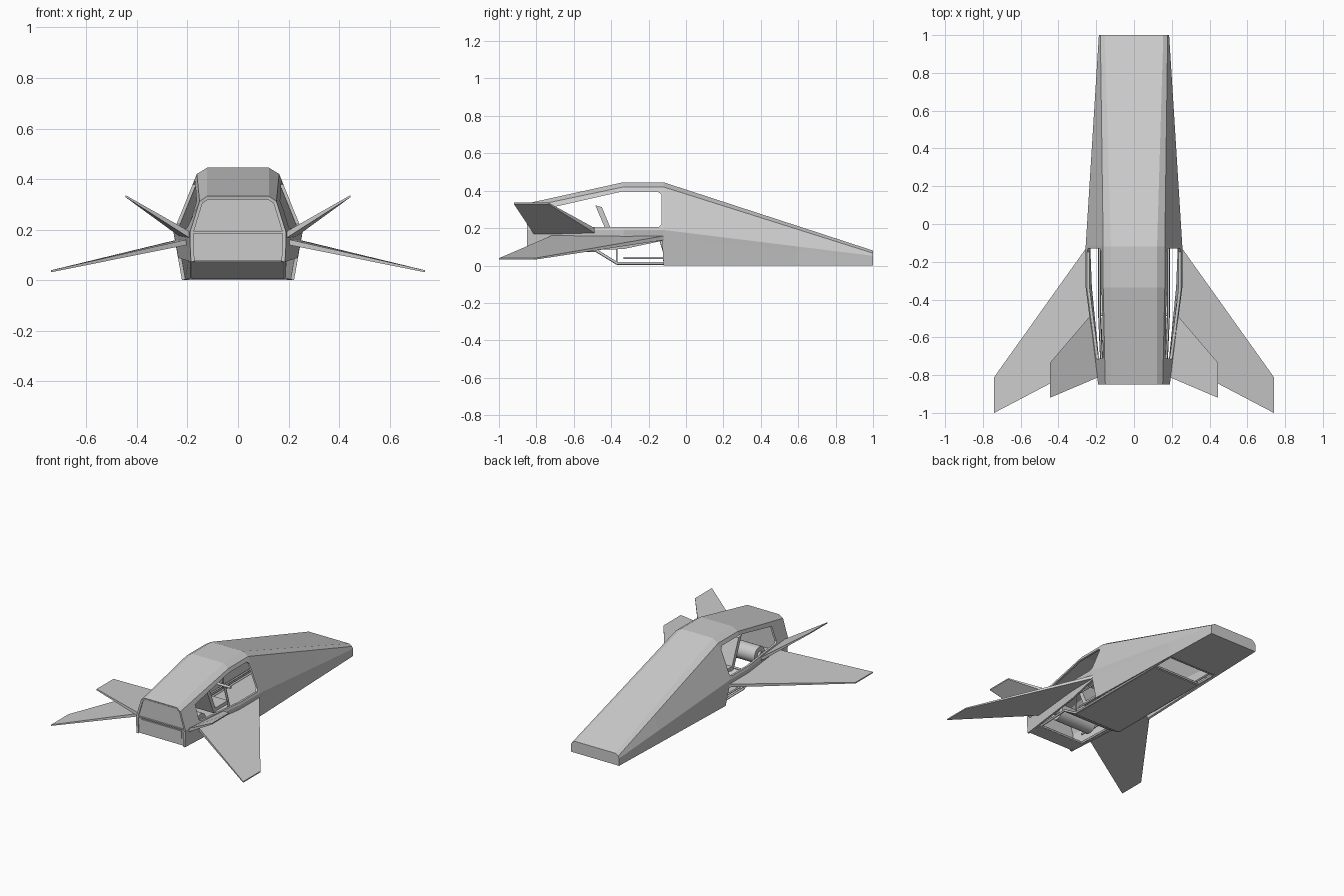
import bpy, bmesh, math
from mathutils import Vector

if "Cube" in bpy.data.objects:
    bpy.data.objects.remove(bpy.data.objects["Cube"])


def make(name, verts, faces, fix=True):
    me = bpy.data.meshes.new(name)
    me.from_pydata([tuple(v) for v in verts], [], faces)
    if fix:
        bm = bmesh.new()
        bm.from_mesh(me)
        bmesh.ops.recalc_face_normals(bm, faces=bm.faces)
        bm.to_mesh(me)
        bm.free()
    ob = bpy.data.objects.new(name, me)
    bpy.context.collection.objects.link(ob)
    return ob


def prism(name, a, b):
    """Solid between two matching outlines."""
    n = len(a)
    faces = [tuple(range(n)), tuple(range(2 * n - 1, n - 1, -1))]
    faces += [(i, i + n, (i + 1) % n + n, (i + 1) % n) for i in range(n)]
    return make(name, list(a) + list(b), faces)


def side_prism(name, yz, x0, x1):
    return prism(name, [(x0, y, z) for y, z in yz], [(x1, y, z) for y, z in yz])


def box(name, x0, x1, y0, y1, z0, z1):
    return side_prism(name, [(y0, z0), (y1, z0), (y1, z1), (y0, z1)], x0, x1)


def tube(name, pts, r=0.007, sides=8):
    cu = bpy.data.curves.new(name, 'CURVE')
    cu.dimensions = '3D'
    cu.bevel_depth = r
    cu.bevel_resolution = sides // 4
    cu.use_fill_caps = True
    sp = cu.splines.new('POLY')
    sp.points.add(len(pts) - 1)
    for p, q in zip(sp.points, pts):
        p.co = (*q, 1)
    ob = bpy.data.objects.new(name, cu)
    bpy.context.collection.objects.link(ob)
    return ob


def apply_mod(ob, mod):
    bpy.context.view_layer.objects.active = ob
    bpy.ops.object.modifier_apply(modifier=mod.name)


# Hull half sections: (y, [(x, z) from bottom edge up to roof edge])
nose = (1.0, [(.185, 0), (.186, .043), (.186, .052), (.178, .066), (.155, .08)])
mid = (-.12, [(.222, 0), (.248, .148), (.256, .19), (.163, .42), (.122, .445)])
t = .36
bay = (1 - 1.12 * t, [(a[0] + (b[0] - a[0]) * t, a[1] + (b[1] - a[1]) * t)
                      for a, b in zip(nose[1], mid[1])])
step = (-.127, [(.245, .132)] + mid[1][1:])
rear_top = (-.335, [(.237, .088), (.247, .148), (.256, .19), (.163, .42), (.122, .445)])
tail = (-.85, [(.186, .072), (.19, .148), (.19, .19), (.152, .312), (.122, .332)])
sections = [nose, bay, mid, step, rear_top, tail]
verts = []
for y, half in sections:
    verts += [(x, y, z) for x, z in half] + [(-x, y, z) for x, z in reversed(half)]
n = 10
faces = [tuple(range(n - 1, -1, -1))]
for s in range(len(sections) - 1):
    for i in range(n if s == 0 else n - 1):
        j = (i + 1) % n
        faces.append((s * n + i, s * n + j, (s + 1) * n + j, (s + 1) * n + i))
hull = make("hull", verts, faces, fix=False)
m = hull.modifiers.new("shell", 'SOLIDIFY')
m.thickness = .014
m.offset = -1
apply_mod(hull, m)

# Side window openings
cut = side_prism("window_cutter", [(-.13, .222), (-.148, .205), (-.7, .205), (-.715, .215),
                                   (-.71, .312), (-.345, .395), (-.15, .395), (-.13, .378)], -.5, .5)
m = hull.modifiers.new("windows", 'BOOLEAN')
m.operation = 'DIFFERENCE'
m.solver = 'EXACT'
m.object = cut
apply_mod(hull, m)
bpy.data.objects.remove(cut)

# Tail panel, its ledge and framed slot
arch = [(.18, .075), (.18, .19), (.143, .306), (.118, .322)]
arch = arch + [(-x, z) for x, z in reversed(arch)]
prism("tail_panel", [(x, -.84, z) for x, z in arch], [(x, -.828, z) for x, z in arch])
box("tail_ledge", -.178, .178, -.848, -.838, .184, .192)
box("tail_slot", -.158, .158, -.845, -.838, .125, .175)
box("tail_floor", -.18, .18, -.84, -.73, .075, .085)


# Wings and fins: thin tapered panels, mirrored
def panel(name, root, tip, th_root, th_tip):
    for side, s in (("left", -1), ("right", 1)):
        pts = [(Vector((p[0] * s, p[1], p[2])), th) for g, th in ((root, th_root), (tip, th_tip)) for p in g]
        up = [p + Vector((0, 0, th / 2)) for p, th in pts]
        lo = [p - Vector((0, 0, th / 2)) for p, th in pts]
        prism(side + "_" + name, up, lo)


panel("wing", [(.188, -.71, .153), (.24, -.36, .147), (.248, -.12, .147)],
      [(.74, -.81, .035), (.74, -1.0, .035)], .022, .008)
panel("fin", [(.186, -.81, .176), (.235, -.49, .188)],
      [(.445, -.735, .332), (.445, -.92, .332)], .026, .008)

# Belly board with kicked-up rear edge
side_prism("belly_board", [(.42, .004), (-.37, .004), (-.48, .07), (-.48, .078), (-.37, .012), (.42, .012)],
           -.178, .178)

# Tubular frame
for side, s in (("left", -1), ("right", 1)):
    x = .182 * s
    tube(side + "_lower_rail", [(x, .58, .012), (x, -.37, .012), (x, -.48, .08), (x * .94, -.73, .08)], .008)
    tube(side + "_upper_rail", [(x, .58, .04), (x, -.335, .04)], .006)
    tube(side + "_top_rail", [(x, .1, .145), (x, -.5, .145), (x * .94, -.73, .145)], .006)
    for k, y in enumerate((.5, .1, -.37)):
        tube(f"{side}_post_{k}", [(x, y, .012), (x, y, .04 if y > .2 else .145)], .005)
for k, (y, z) in enumerate(((.58, .012), (.43, .012), (-.37, .012), (-.48, .08), (-.73, .08))):
    tube(f"cross_bar_{k}", [(-.18, y, z), (.18, y, z)], .007)

# Seat
side_prism("seat_back", [(-.365, .11), (-.395, .11), (-.485, .322), (-.45, .312)], -.09, .09)
box("seat_base", -.09, .09, -.39, -.24, .115, .14)

# Control column
tube("control_column", [(0, -.1, .02), (0, -.15, .19)], .008)
tube("control_grip", [(-.05, -.15, .185), (.05, -.15, .185)], .009)

# Transverse engine drum with end hubs
for nm, r, d in (("engine_drum", .058, .28), ("engine_hub", .025, .31)):
    bpy.ops.mesh.primitive_cylinder_add(vertices=32, radius=r, depth=d, location=(0, -.61, .145),
                                        rotation=(0, math.pi / 2, 0))
    bpy.context.object.name = nm
    bpy.ops.object.shade_smooth_by_angle()
